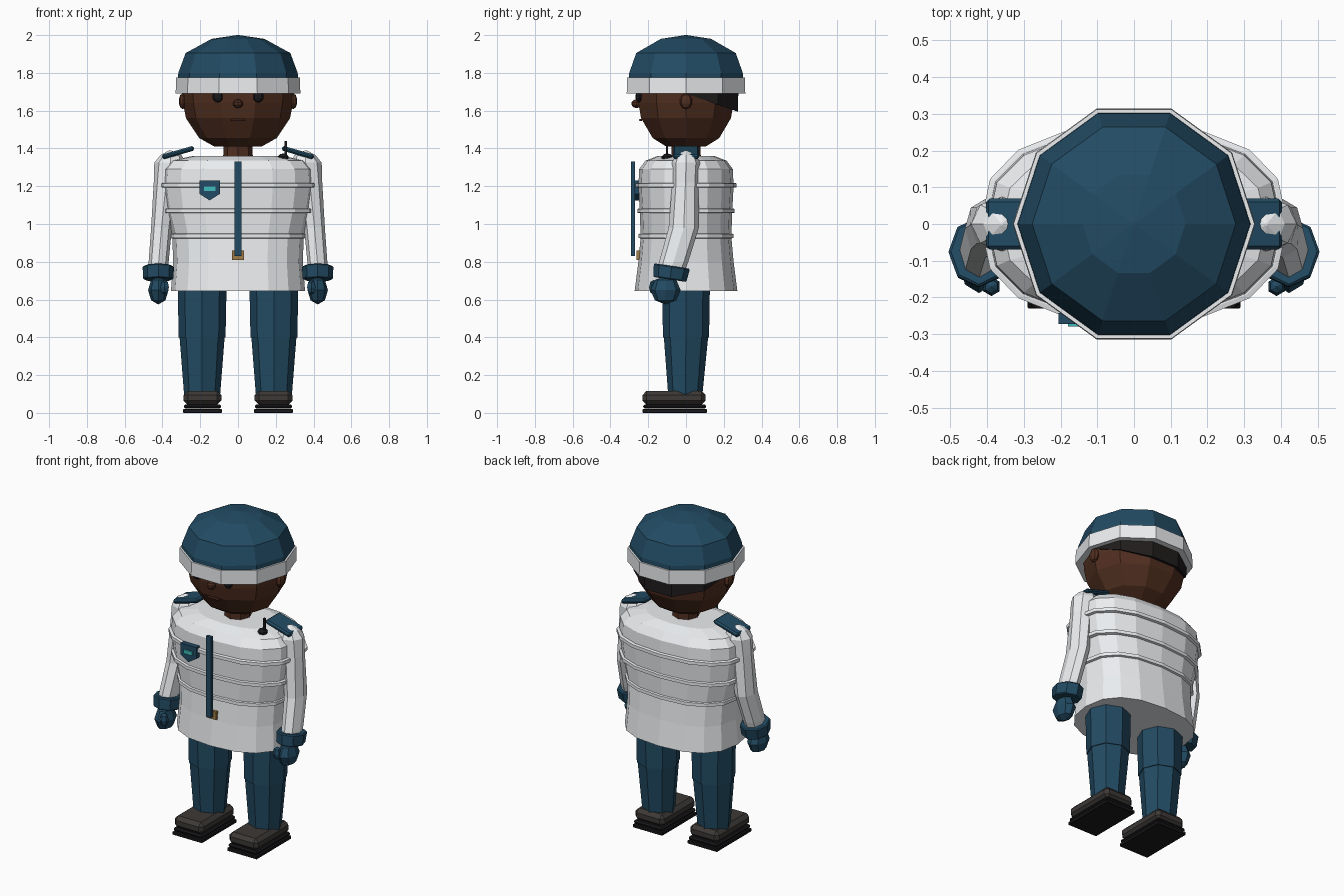
import bpy, bmesh
from math import cos, sin, pi, copysign
from mathutils import Matrix, Euler

if "Cube" in bpy.data.objects:
    bpy.data.objects.remove(bpy.data.objects["Cube"])


def mat(name, r, g, b):
    m = bpy.data.materials.new(name)
    m.diffuse_color = (r, g, b, 1)
    m.use_nodes = True
    m.node_tree.nodes["Principled BSDF"].inputs["Base Color"].default_value = m.diffuse_color
    return m


BLUE = mat("blue cloth", .016, .07, .125)
WHITE = mat("white cloth", .83, .85, .87)
SKIN = mat("skin", .08, .028, .014)
HAIR = mat("hair", .015, .012, .012)
BLACK = mat("black", .01, .01, .012)
SHOE = mat("shoe leather", .045, .04, .037)
GOLD = mat("brass", .35, .2, .06)
TEAL = mat("teal", .05, .5, .5)
LIP = mat("lip", .12, .035, .025)


def finish(name, bm, m):
    bmesh.ops.recalc_face_normals(bm, faces=bm.faces)
    me = bpy.data.meshes.new(name)
    bm.to_mesh(me)
    bm.free()
    me.materials.append(m)
    ob = bpy.data.objects.new(name, me)
    bpy.context.collection.objects.link(ob)
    return ob


def loft(name, rings, n, m, power=2):
    """Skin (super)elliptical rings given as (z, rx, ry, cx, cy)."""
    def bulge(v):
        return copysign(abs(v) ** (2 / power), v) if abs(v) > 1e-6 else 0
    bm = bmesh.new()
    loops = []
    for r in rings:
        z, rx, ry, cx, cy = (tuple(r) + (0, 0))[:5]
        loops.append([bm.verts.new((cx + rx * bulge(cos(2 * pi * i / n)),
                                    cy + ry * bulge(sin(2 * pi * i / n)), z)) for i in range(n)])
    for a, b in zip(loops, loops[1:]):
        for i in range(n):
            j = (i + 1) % n
            bm.faces.new((a[i], a[j], b[j], b[i]))
    bm.faces.new(loops[0])
    bm.faces.new(loops[-1])
    return finish(name, bm, m)


def box(name, c, size, m, rot=(0, 0, 0), bevel=0):
    bm = bmesh.new()
    bmesh.ops.create_cube(bm, size=1)
    bmesh.ops.scale(bm, vec=size, verts=bm.verts)
    if bevel:
        bmesh.ops.bevel(bm, geom=bm.edges[:], offset=bevel, segments=1, affect='EDGES')
    bmesh.ops.transform(bm, matrix=Matrix.Translation(c) @ Euler(rot).to_matrix().to_4x4(), verts=bm.verts)
    return finish(name, bm, m)


def ball(name, c, size, m, u=8, v=5):
    bm = bmesh.new()
    bmesh.ops.create_uvsphere(bm, u_segments=u, v_segments=v, radius=1)
    bmesh.ops.scale(bm, vec=size, verts=bm.verts)
    bmesh.ops.translate(bm, vec=c, verts=bm.verts)
    return finish(name, bm, m)


# Head, neck and hat
loft("neck", [(1.32, .08, .08), (1.44, .075, .075)], 8, SKIN)
loft("head", [(1.41, .125, .11), (1.455, .205, .185), (1.56, .275, .25), (1.64, .292, .265), (1.72, .295, .27)], 10, SKIN)
loft("hat_band", [(1.69, .33, .33), (1.775, .328, .328)], 10, WHITE)
loft("hat_dome", [(1.76, .318, .318), (1.8, .316, .316), (1.905, .277, .277),
                  (1.98, .14, .14), (2.0, .005, .005)], 10, BLUE)

# Hair at the back of the head, its lower edge sloping up to the temples
bm = bmesh.new()
rows = []
for top in (0, 1):
    row = []
    for i in range(6):
        a = pi * i / 5
        z = 1.71 if top else 1.69 - .1 * sin(a)
        r = .302 if top else .298
        row.append(bm.verts.new((r * cos(a), (r - .01) * sin(a), z)))
    rows.append(row)
for i in range(5):
    bm.faces.new((rows[0][i], rows[0][i + 1], rows[1][i + 1], rows[1][i]))
bm.faces.new(rows[0])
bm.faces.new(rows[1])
finish("hair", bm, HAIR)

# Face
ball("nose", (0, -.262, 1.637), (.027, .027, .024), SKIN)
box("mouth", (0, -.24, 1.55), (.075, .015, .012), LIP, bevel=.004)

# Jacket body and quilting ribs, both with a boxy oval section
loft("jacket", [(.645, .355, .272), (.8, .343, .252), (.93, .348, .24), (1.07, .385, .245), (1.2, .403, .252),
                (1.29, .398, .248), (1.335, .36, .215), (1.36, .24, .15)], 16, WHITE, 2.45)
for z, rx, ry in ((1.205, .418, .268), (1.07, .402, .258), (.937, .362, .252)):
    loft("jacket_rib", [(z - .013, rx - .012, ry - .012), (z - .01, rx, ry),
                        (z + .01, rx, ry), (z + .013, rx - .012, ry - .012)], 16, WHITE, 2.45)
box("zipper", (0, -.28, 1.08), (.035, .02, .5), BLUE)
box("zipper_pull", (0, -.252, .835), (.065, .02, .05), GOLD)

# Chest badge: a five-sided shield
bm = bmesh.new()
shield = [bm.verts.new((-.15 + x, -.272, 1.18 + z)) for x, z in
          ((-.055, .05), (.055, .05), (.055, -.02), (0, -.055), (-.055, -.02))]
face = bm.faces.new(shield)
ext = bmesh.ops.extrude_face_region(bm, geom=[face])
bmesh.ops.translate(bm, vec=(0, .03, 0), verts=[v for v in ext["geom"] if isinstance(v, bmesh.types.BMVert)])
finish("badge", bm, BLUE)
box("badge_stripe", (-.15, -.272, 1.186), (.06, .014, .024), TEAL)

# Shoulder radio
ball("radio", (.24, -.1, 1.35), (.03, .03, .024), BLACK)
box("radio_antenna", (.253, -.1, 1.395), (.012, .012, .09), BLACK)

for s, side in ((-1, "right"), (1, "left")):
    # Eye and ear
    ball(side + "_eye", (s * .107, -.25, 1.673), (.03, .018, .03), BLACK)
    ball(side + "_ear", (s * .292, 0, 1.65), (.022, .034, .042), SKIN)

    # Sleeve, epaulette, cuff and mitten
    loft(side + "_sleeve", [(.73, .05, .072, s * .425, -.088), (.8, .053, .077, s * .42, -.065),
                            (.98, .055, .08, s * .405, -.012), (1.22, .066, .07, s * .38, -.003),
                            (1.325, .085, .074, s * .358, 0), (1.365, .055, .055, s * .355, 0),
                            (1.39, .004, .004, s * .36, 0)], 8, WHITE)
    box(side + "_epaulette", (s * .317, 0, 1.378), (.175, .138, .026), BLUE, (0, s * .28, 0), .009)
    cuff = loft(side + "_cuff", [(-.036, .074, .084), (-.03, .08, .089), (.03, .083, .096), (.036, .076, .09)], 8, BLUE)
    cuff.location = (s * .422, -.08, .742)
    cuff.rotation_euler = (-.15, 0, 0)
    ball(side + "_mitten", (s * .422, -.108, .65), (.054, .08, .076), BLUE, 8, 4)
    ball(side + "_thumb", (s * .388, -.17, .665), (.026, .026, .04), BLUE, 6, 4)

    # Trouser leg in two sections
    x = s * .19
    loft(side + "_thigh", [(.4, .124, .122, x), (.7, .13, .127, x)], 8, BLUE)
    loft(side + "_shin", [(.09, .095, .09, x, -.004), (.41, .12, .118, x)], 8, BLUE)

    # Shoe with a two-layer sole
    x = s * .188
    box(side + "_sole", (x, -.06, .01), (.204, .34, .02), BLACK, bevel=.003)
    box(side + "_welt", (x, -.06, .034), (.198, .334, .022), BLACK, bevel=.008)
    box(side + "_shoe", (x, -.063, .08), (.2, .334, .074), SHOE, bevel=.022)
